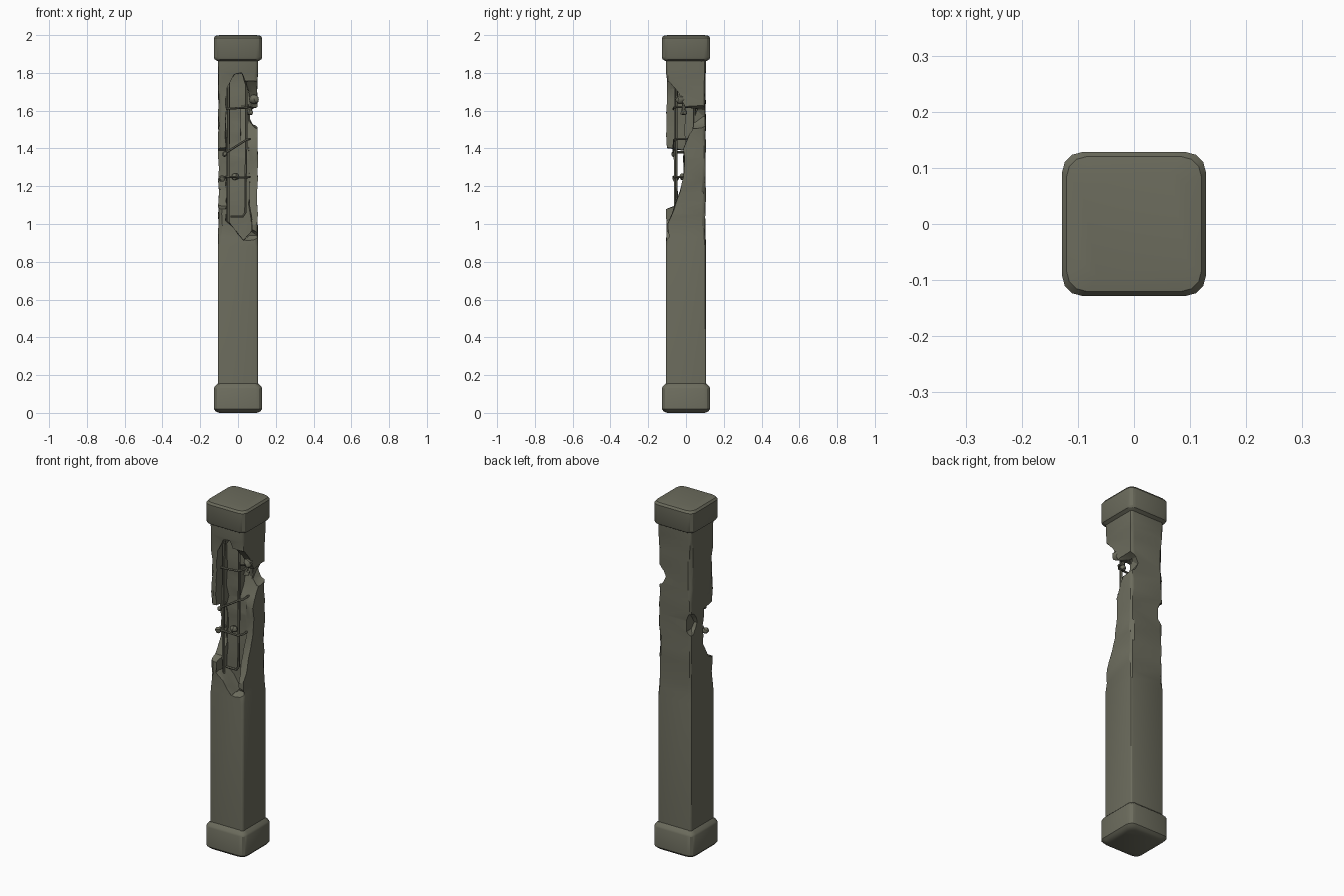
import bpy, bmesh, math, random
from mathutils import Vector

random.seed(4)
if "Cube" in bpy.data.objects:
    bpy.data.objects.remove(bpy.data.objects["Cube"])

concrete = bpy.data.materials.new("weathered concrete")
concrete.use_nodes = True
colour = (0.15, 0.15, 0.11, 1)
concrete.diffuse_color = colour
concrete.node_tree.nodes["Principled BSDF"].inputs["Base Color"].default_value = colour


def add_object(name, bm):
    bmesh.ops.recalc_face_normals(bm, faces=bm.faces)
    if bm.calc_volume(signed=True) < 0:
        bmesh.ops.reverse_faces(bm, faces=bm.faces)
    mesh = bpy.data.meshes.new(name)
    bm.to_mesh(mesh)
    bm.free()
    ob = bpy.data.objects.new(name, mesh)
    bpy.context.collection.objects.link(ob)
    mesh.materials.append(concrete)
    return ob


def smooth(ob, angle=28):
    bpy.ops.object.select_all(action="DESELECT")
    ob.select_set(True)
    bpy.context.view_layer.objects.active = ob
    bpy.ops.object.shade_smooth_by_angle(angle=math.radians(angle))


def bridge(bm, rings):
    n = len(rings[0])
    for a, b in zip(rings, rings[1:]):
        for i in range(n):
            j = (i + 1) % n
            bm.faces.new((a[i], a[j], b[j], b[i]))
    caps = [bm.faces.new(rings[0][::-1]), bm.faces.new(rings[-1])]
    bm.normal_update()
    bmesh.ops.triangulate(bm, faces=caps)


def rounded_square(half, radius, steps=3):
    pts = []
    for q in range(4):
        mid = math.radians(45 + 90 * q)
        cx = math.copysign(half - radius, math.cos(mid))
        cy = math.copysign(half - radius, math.sin(mid))
        for s in range(steps + 1):
            a = math.radians(90) * (q + s / steps)
            pts.append((cx + radius * math.cos(a), cy + radius * math.sin(a)))
    return pts


def loft(name, levels):
    """Stack rounded squares given as (z, half width, corner radius, wear)."""
    bm = bmesh.new()
    rings = []
    for z, half, radius, wear in levels:
        rings.append([])
        for x, y in rounded_square(half, radius):
            k = 1 - random.random() * wear
            rings[-1].append(bm.verts.new((x * k, y * k, z)))
    bridge(bm, rings)
    return add_object(name, bm)


def slab_cutter(outline, axis, start, end, rough=0.006):
    """Jagged prism; the outline lies in the plane of z and the other axis."""
    bm = bmesh.new()
    dense = []
    for p, q in zip(outline, outline[1:] + outline[:1]):
        p, q = Vector(p), Vector(q)
        count = max(1, round((q - p).length / 0.06))
        dense += [p.lerp(q, i / count) for i in range(count)]
    rings = []
    for s in range(6):
        depth = start + (end - start) * s / 5
        ring = []
        for u, z in dense:
            co = (depth, u, z) if axis == "x" else (u, depth, z)
            ring.append(bm.verts.new([c + random.uniform(-rough, rough) for c in co]))
        rings.append(ring)
    bridge(bm, rings)
    return add_object("cutter", bm)


def lump(name, centre, size):
    """Uneven rounded chunk."""
    bm = bmesh.new()
    bmesh.ops.create_icosphere(bm, subdivisions=2, radius=1)
    for v in bm.verts:
        k = random.uniform(0.85, 1.1)
        v.co = Vector([c + s * k * p for c, s, p in zip(centre, size, v.co)])
    return add_object(name, bm)


def volume(mesh):
    bm = bmesh.new()
    bm.from_mesh(mesh)
    result = bm.calc_volume()
    bm.free()
    return result


def carve(ob, cutter):
    """Subtract the cutter, using the second solver if the first one fails."""
    cutter.hide_render = True
    for solver in ("EXACT", "MANIFOLD"):
        mod = ob.modifiers.new("break", "BOOLEAN")
        mod.operation = "DIFFERENCE"
        mod.solver = solver
        mod.object = cutter
        bpy.context.view_layer.update()
        graph = bpy.context.evaluated_depsgraph_get()
        cut = bpy.data.meshes.new_from_object(ob.evaluated_get(graph))
        ob.modifiers.remove(mod)
        if 0.6 < volume(cut) / volume(ob.data) < 0.9999:
            ob.data = cut
            break
    bpy.data.objects.remove(cutter)


# Base and cap blocks
base = loft("base_block", [(0, 0.1, 0.03, 0), (0.008, 0.118, 0.035, 0),
                           (0.02, 0.128, 0.035, 0), (0.13, 0.128, 0.035, 0),
                           (0.14, 0.124, 0.035, 0), (0.158, 0.105, 0.02, 0)])
cap = loft("cap_block", [(1.86, 0.104, 0.02, 0), (1.872, 0.124, 0.035, 0),
                         (1.882, 0.128, 0.035, 0), (1.984, 0.128, 0.035, 0),
                         (1.996, 0.12, 0.035, 0), (2, 0.095, 0.03, 0)])
smooth(base)
smooth(cap)

# Shaft, worn along its upper half
levels = [(0.13, 0.107, 0.014, 0), (0.88, 0.107, 0.014, 0)]
levels += [(0.93 + 0.06 * i, 0.107, 0.02, 0.07) for i in range(15)]
levels += [(1.81, 0.107, 0.016, 0.02), (1.88, 0.107, 0.016, 0)]
shaft = loft("shaft", levels)

# Broken-out cavity, open side, left gap and knocked edges
front_outline = [(-0.062, 1.02), (-0.03, 0.98), (0.03, 0.91), (0.075, 0.97),
                 (0.06, 1.1), (0.06, 1.7), (0.02, 1.8), (-0.02, 1.79), (-0.065, 1.72)]
side_outline = [(-0.2, 0.98), (-0.1, 1), (-0.07, 1.06), (-0.03, 1.17), (-0.01, 1.25),
                (-0.01, 1.4), (0.03, 1.5), (0.06, 1.61), (0, 1.62), (-0.04, 1.7),
                (-0.09, 1.75), (-0.2, 1.78)]
gap_outline = [(-0.2, 1.05), (-0.05, 1.1), (-0.01, 1.18), (-0.01, 1.39), (-0.2, 1.42)]
carve(shaft, slab_cutter(front_outline, "y", -0.2, -0.005))
carve(shaft, slab_cutter(side_outline, "x", 0.012, 0.2))
carve(shaft, slab_cutter(gap_outline, "x", -0.2, -0.013))
chips = [((0.13, 0.05, 1.57), (0.075, 0.13, 0.07)),
         ((-0.115, 0.1, 1.33), (0.045, 0.06, 0.07)),
         ((0.12, 0.11, 0.93), (0.04, 0.035, 0.05)),
         ((0.12, 0.12, 0.82), (0.03, 0.025, 0.09)),
         ((0.06, -0.12, 0.94), (0.06, 0.045, 0.035)),
         ((-0.12, -0.11, 1.0), (0.03, 0.03, 0.04)),
         ((-0.125, -0.1, 1.56), (0.03, 0.03, 0.06)),
         ((0.125, 0.1, 1.3), (0.025, 0.03, 0.06)),
         ((0.12, -0.02, 1.2), (0.025, 0.05, 0.05))]
for centre, size in chips:
    carve(shaft, lump("cutter", centre, size))
smooth(shaft, 25)


def bar(name, points, radius=0.006):
    """Round steel bar along a bent path."""
    curve = bpy.data.curves.new(name, "CURVE")
    curve.dimensions = "3D"
    curve.bevel_depth = radius
    curve.bevel_resolution = 1
    curve.use_fill_caps = True
    spline = curve.splines.new("POLY")
    spline.points.add(len(points) - 1)
    for p, co in zip(spline.points, points):
        p.co = (*co, 1)
    ob = bpy.data.objects.new(name, curve)
    bpy.context.collection.objects.link(ob)
    curve.materials.append(concrete)
    bpy.ops.object.select_all(action="DESELECT")
    ob.select_set(True)
    bpy.context.view_layer.objects.active = ob
    bpy.ops.object.convert(target="MESH")
    smooth(bpy.context.object, 50)


# Upright reinforcement bars, one hooked at the foot
bar("left_bar", [(-0.052, -0.055, 0.96), (-0.052, -0.058, 1.35), (-0.05, -0.055, 1.8)], 0.008)
bar("hooked_bar", [(-0.04, -0.05, 1.04), (0.025, -0.05, 1.04), (0.038, -0.05, 1.06),
                   (0.043, -0.052, 1.4), (0.043, -0.05, 1.8)], 0.007)
bar("rear_bar", [(0.057, 0.045, 1.4), (0.055, 0.045, 1.8)], 0.007)
bar("bent_stub", [(0.06, -0.01, 1.7), (0.065, -0.01, 1.62), (0.055, -0.02, 1.58)], 0.01)

# Horizontal ties around the uprights, some sagging to the left
for z, sag in ((1.25, 0), (1.45, 0.07), (1.62, 0.01)):
    bar("tie", [(0.06, 0.05, z), (0.063, -0.045, z), (0.045, -0.064, z - 0.004),
                (-0.06, -0.067, z - sag), (-0.072, -0.05, z - sag),
                (-0.07, 0.03, z - sag)])

# Lumps of concrete still clinging to the ties
for centre, size in (((-0.085, -0.055, 1.24), 0.018), ((-0.07, -0.065, 1.37), 0.014),
                     ((0.085, -0.03, 1.66), 0.026), ((0.065, -0.01, 1.59), 0.016),
                     ((-0.015, -0.015, 1.25), 0.02)):
    smooth(lump("concrete_lump", centre, (size, size, size)))
